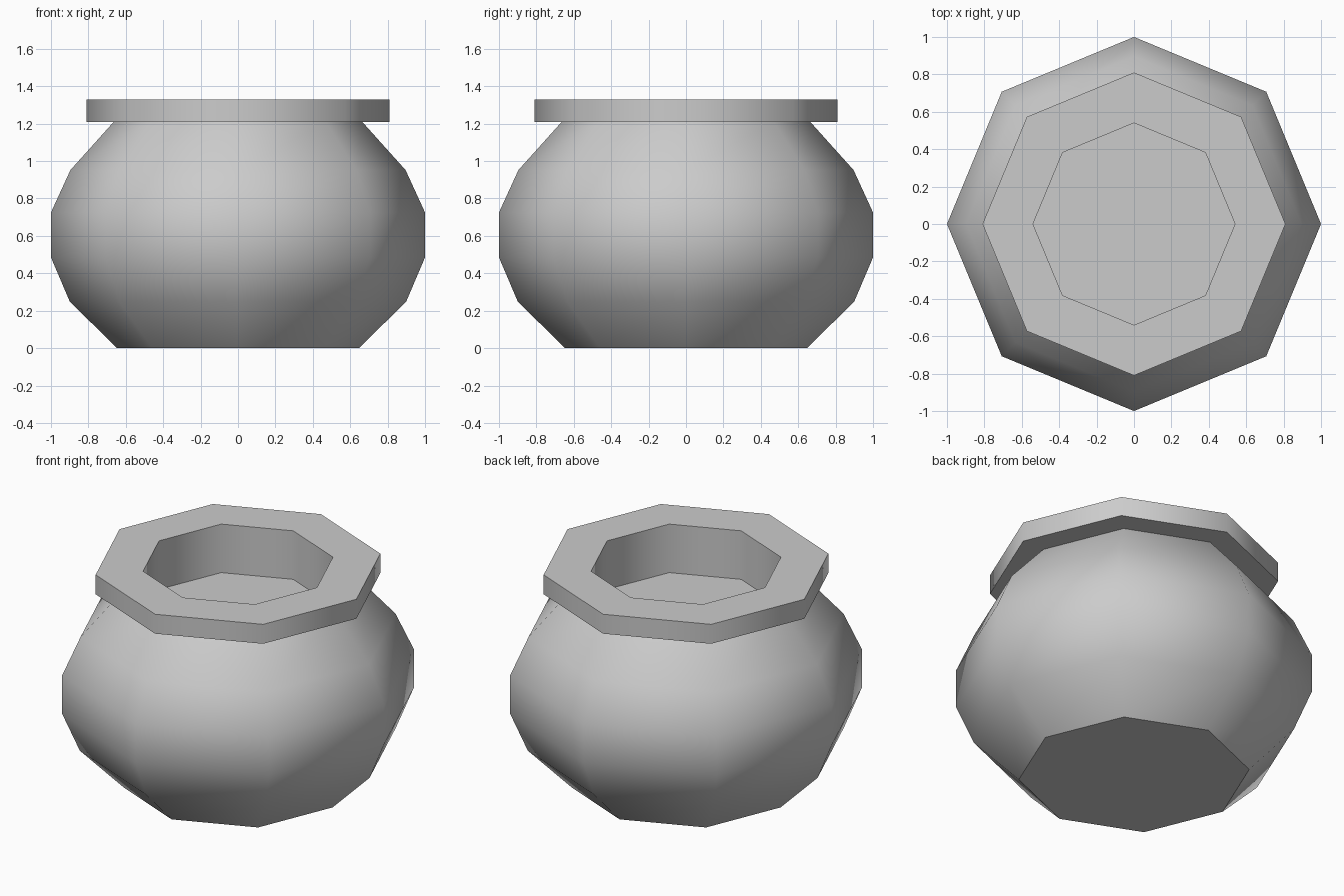
import bpy, bmesh, math

if "Cube" in bpy.data.objects:
    bpy.data.objects.remove(bpy.data.objects["Cube"])

SIDES = 8


def lathe(name, profile):
    """Revolve (radius, z) points around z, capping both ends."""
    bm = bmesh.new()
    rings = []
    for r, z in profile:
        rings.append([bm.verts.new((r * math.cos(2 * math.pi * i / SIDES),
                                    r * math.sin(2 * math.pi * i / SIDES), z))
                      for i in range(SIDES)])
    for a, b in zip(rings, rings[1:]):
        for i in range(SIDES):
            j = (i + 1) % SIDES
            bm.faces.new((a[i], a[j], b[j], b[i]))
    bm.faces.new(rings[0][::-1])
    bm.faces.new(rings[-1])
    bmesh.ops.recalc_face_normals(bm, faces=bm.faces)
    mesh = bpy.data.meshes.new(name)
    bm.to_mesh(mesh)
    bm.free()
    obj = bpy.data.objects.new(name, mesh)
    bpy.context.collection.objects.link(obj)
    bpy.ops.object.select_all(action='DESELECT')
    obj.select_set(True)
    bpy.context.view_layer.objects.active = obj
    bpy.ops.object.shade_smooth_by_angle(angle=math.radians(46))
    return obj


# Pot: flat base, rounded belly, overhanging rim, straight recess with floor
lathe("pot", [
    (0.648, 0.0), (0.90, 0.25), (1.0, 0.485), (1.0, 0.725),
    (0.896, 0.952), (0.664, 1.21),
    (0.81, 1.21), (0.81, 1.33),
    (0.54, 1.33), (0.54, 1.03),
])
